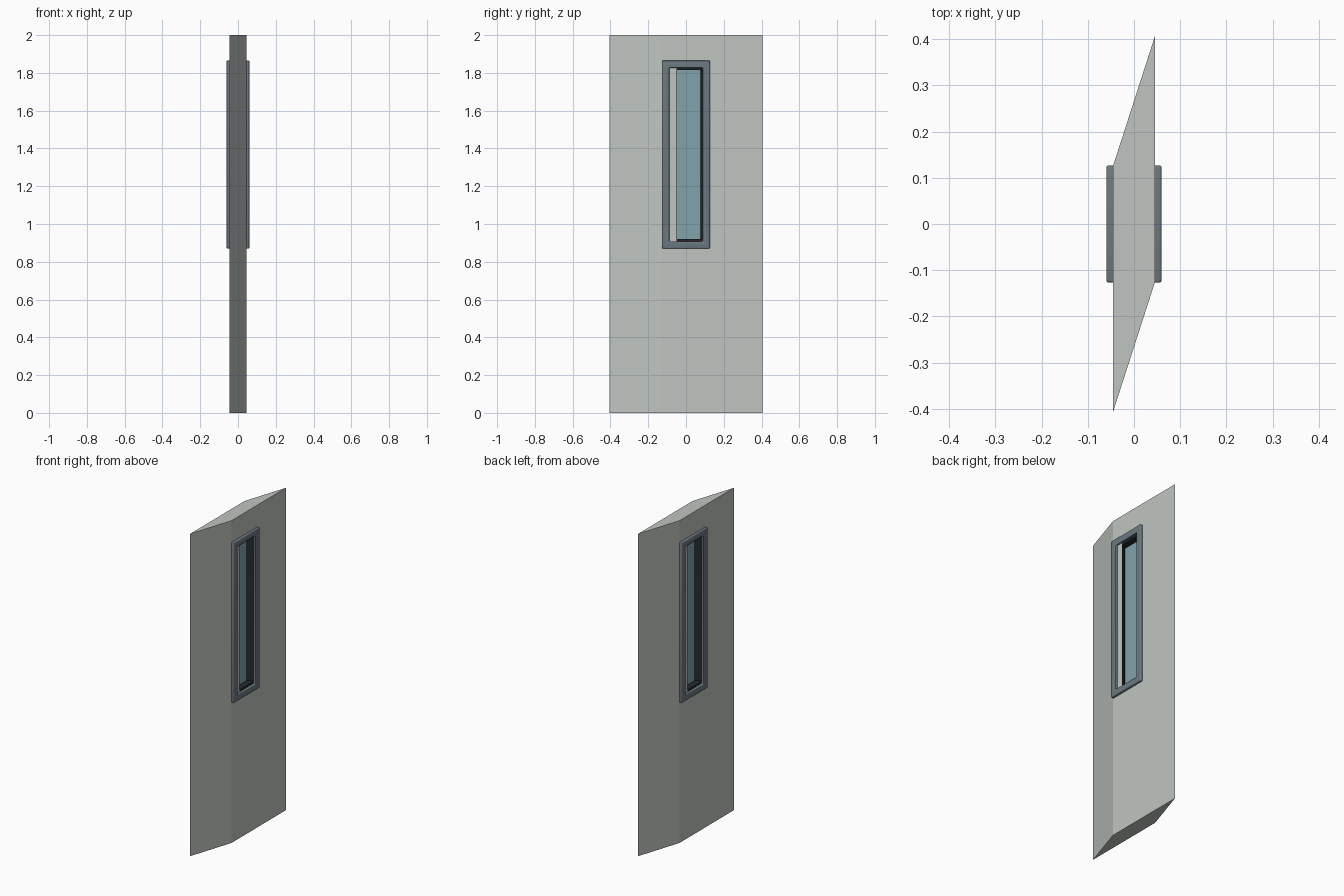
import bpy, bmesh

if "Cube" in bpy.data.objects:
    bpy.data.objects.remove(bpy.data.objects["Cube"])

HALF = 0.045               # half thickness of the door
Z0, Z1 = 0.87, 1.865       # outer height of the window frame


def material(name, rgb):
    m = bpy.data.materials.new(name)
    m.diffuse_color = (*rgb, 1)
    m.use_nodes = True
    m.node_tree.nodes["Principled BSDF"].inputs["Base Color"].default_value = m.diffuse_color
    return m


def prism(name, outline, z0, z1, mat=None):
    """Extrude an x-y outline from z0 to z1."""
    bm = bmesh.new()
    face = bm.faces.new([bm.verts.new((x, y, z0)) for x, y in outline])
    top = bmesh.ops.extrude_face_region(bm, geom=[face])["geom"]
    verts = [g for g in top if isinstance(g, bmesh.types.BMVert)]
    bmesh.ops.translate(bm, vec=(0, 0, z1 - z0), verts=verts)
    bmesh.ops.recalc_face_normals(bm, faces=bm.faces)
    mesh = bpy.data.meshes.new(name)
    bm.to_mesh(mesh)
    bm.free()
    ob = bpy.data.objects.new(name, mesh)
    bpy.context.collection.objects.link(ob)
    if mat:
        mesh.materials.append(mat)
    return ob


def sheared(x, near, far):
    """Parallelogram symmetric under a half turn: +x side spans near..far."""
    return [(-x, -far), (x, near), (x, far), (-x, -near)]


def apply(ob, kind, **settings):
    mod = ob.modifiers.new(kind, kind)
    for key, value in settings.items():
        setattr(mod, key, value)
    bpy.context.view_layer.objects.active = ob
    bpy.ops.object.modifier_apply(modifier=mod.name)


def cut(ob, outline, z0, z1):
    cutter = prism("cutter", outline, z0, z1)
    cutter.hide_render = True
    apply(ob, "BOOLEAN", operation="DIFFERENCE", solver="EXACT", object=cutter)
    bpy.data.objects.remove(cutter)


paint = material("door_paint", (0.53, 0.56, 0.53))
steel = material("frame_steel", (0.15, 0.19, 0.22))
rubber = material("black_rubber", (0.02, 0.022, 0.025))
tint = material("tinted_glass", (0.22, 0.37, 0.41))

# Door slab with slanted ends and a skewed window slot (edges extended past both faces)
door = prism("door_panel", sheared(HALF, -0.127, 0.406), 0, 2, paint)
slope = 0.05 / 0.09
E = 0.02
cut(door, sheared(HALF + E, -0.05 + slope * E, 0.10 + slope * E), 0.903, 1.832)

# Rubber seal lining the slot
S = 0.044
seal = prism("window_seal", sheared(S, -0.05, 0.0995), 0.903, 1.832, rubber)
cut(seal, sheared(S + E, -0.048 + slope * E, 0.0975 + slope * E), 0.92, 1.815)

# Glass pane in the middle of the slot
prism("window_glass", sheared(0.006, -0.073, 0.078), 0.912, 1.823, tint)

# Raised frame on each face
for side, label in ((1, "right"), (-1, "left")):
    def rect(xa, xb, w):
        return [(side * xa, -w), (side * xb, -w), (side * xb, w), (side * xa, w)]
    frame = prism("window_frame_" + label, rect(HALF, 0.06, 0.127), Z0, Z1, steel)
    cut(frame, rect(HALF - E, 0.06 + E, 0.088), Z0 + 0.038, Z1 - 0.038)
    # Round only the front rims and upright corners, leaving the door side flat
    bm = bmesh.new()
    bm.from_mesh(frame.data)
    edges = [e for e in bm.edges
             if max(abs(v.co.x) for v in e.verts) > 0.059
             and len(e.link_faces) == 2 and e.calc_face_angle(0) > 0.5]
    bmesh.ops.bevel(bm, geom=edges, offset=0.005, segments=3, profile=0.5,
                    affect="EDGES", clamp_overlap=True)
    bm.to_mesh(frame.data)
    bm.free()
    bpy.ops.object.select_all(action="DESELECT")
    frame.select_set(True)
    bpy.context.view_layer.objects.active = frame
    bpy.ops.object.shade_smooth_by_angle()
